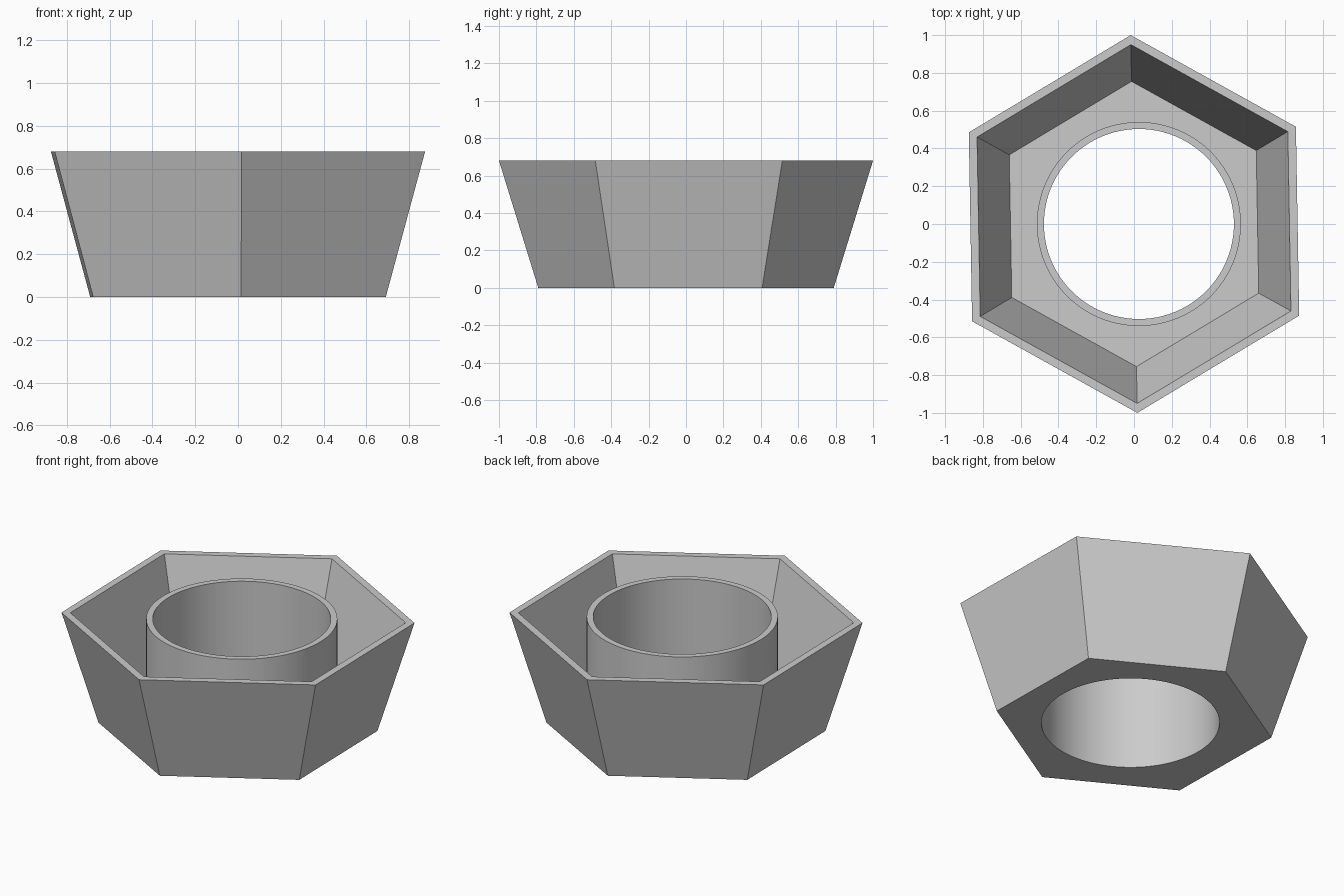
import bpy
import bmesh
import math

if "Cube" in bpy.data.objects:
    bpy.data.objects.remove(bpy.data.objects["Cube"], do_unlink=True)

HEIGHT = 0.68
FLOOR = 0.05
SIDES = 96

grey = bpy.data.materials.new("plain_grey")
grey.use_nodes = True
colour = (0.6, 0.6, 0.6, 1)
grey.diffuse_color = colour
grey.node_tree.nodes["Principled BSDF"].inputs["Base Color"].default_value = colour

bm = bmesh.new()


def ring(count, radius, z, turn=0.0, x=0.0):
    """Add a closed loop of edges; return its vertices and edges."""
    verts = []
    for i in range(count):
        a = turn + math.tau * i / count
        verts.append(bm.verts.new((x + radius * math.cos(a), radius * math.sin(a), z)))
    edges = [bm.edges.new((verts[i - 1], verts[i])) for i in range(count)]
    return verts, edges


def skin(rings):
    """Join neighbouring rings with quads."""
    for (a, _), (b, _) in zip(rings, rings[1:]):
        for i in range(len(a)):
            bm.faces.new((a[i - 1], a[i], b[i], b[i - 1]))


# Tapered six-sided wall: outside, rim and inside
wall = [ring(6, r, z, math.radians(31))
        for r, z in ((0.79, 0), (1.0, HEIGHT), (0.95, HEIGHT), (0.755, FLOOR))]
skin(wall)

# Round tube standing slightly off centre
tube = [ring(SIDES, r, z, x=0.026)
        for r, z in ((0.503, 0), (0.503, HEIGHT), (0.54, HEIGHT), (0.54, FLOOR))]
skin(tube)

# Underside and inner floor between wall and tube
for k in (0, -1):
    bmesh.ops.triangle_fill(bm, use_beauty=True, edges=wall[k][1] + tube[k][1])

bmesh.ops.recalc_face_normals(bm, faces=bm.faces[:])
mesh = bpy.data.meshes.new("hexagonal_cup_with_tube")
bm.to_mesh(mesh)
bm.free()
mesh.materials.append(grey)

cup = bpy.data.objects.new("hexagonal_cup_with_tube", mesh)
bpy.context.collection.objects.link(cup)
bpy.ops.object.select_all(action="DESELECT")
cup.select_set(True)
bpy.context.view_layer.objects.active = cup
bpy.ops.object.shade_smooth_by_angle(angle=math.radians(30))
